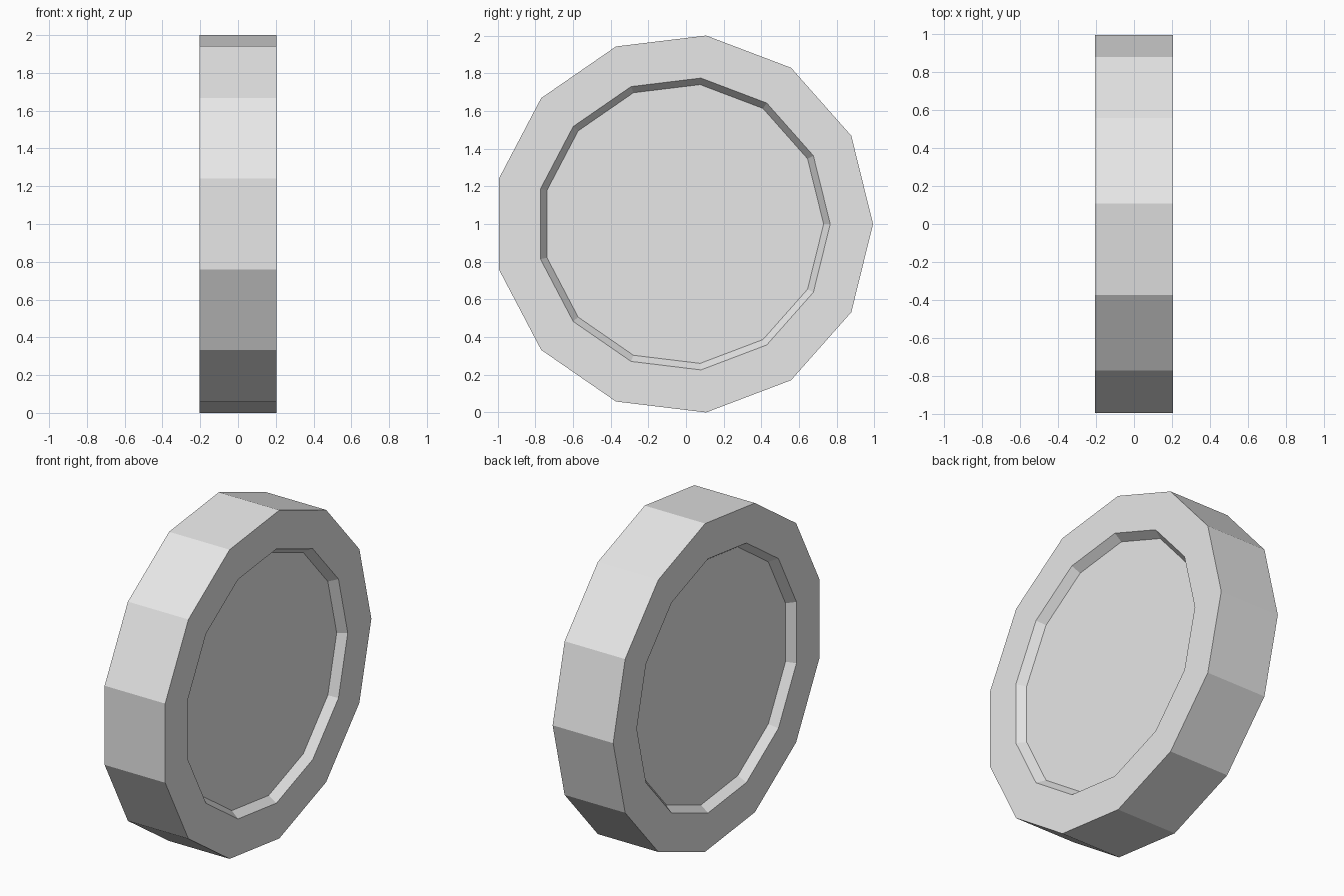
import bpy
import bmesh
from math import cos, sin, tau

cube = bpy.data.objects.get("Cube")
if cube:
    bpy.data.objects.remove(cube, do_unlink=True)

SIDES = 13
CENTRE_Y, CENTRE_Z = -0.0147, 1.0
HALF_WIDTH = 0.204
RECESS_DEPTH = 0.05

# Single plain grey
grey = bpy.data.materials.new("light grey")
grey.use_nodes = True
colour = (0.8, 0.8, 0.8, 1)
grey.diffuse_color = colour
grey.node_tree.nodes["Principled BSDF"].inputs["Base Color"].default_value = colour

bm = bmesh.new()


def ring(x, radius):
    """Polygon loop around the x axis with a corner towards the back."""
    angles = [tau * i / SIDES for i in range(SIDES)]
    return [bm.verts.new((x, CENTRE_Y + radius * cos(a), CENTRE_Z + radius * sin(a)))
            for a in angles]


# Profile from one recessed floor, over the tread, to the other: (x, radius)
half = [(HALF_WIDTH - RECESS_DEPTH, 0.745), (HALF_WIDTH, 0.78), (HALF_WIDTH, 1.0073)]
profile = half + [(-x, r) for x, r in reversed(half)]
rings = [ring(x, r) for x, r in profile]

for a, b in zip(rings, rings[1:]):
    for i in range(SIDES):
        j = (i + 1) % SIDES
        bm.faces.new((a[i], a[j], b[j], b[i]))

# Recessed floors on both sides
bm.faces.new(rings[0])
bm.faces.new(rings[-1])
bmesh.ops.recalc_face_normals(bm, faces=bm.faces)

mesh = bpy.data.meshes.new("wheel")
bm.to_mesh(mesh)
bm.free()
mesh.materials.append(grey)
wheel = bpy.data.objects.new("wheel", mesh)
bpy.context.collection.objects.link(wheel)
